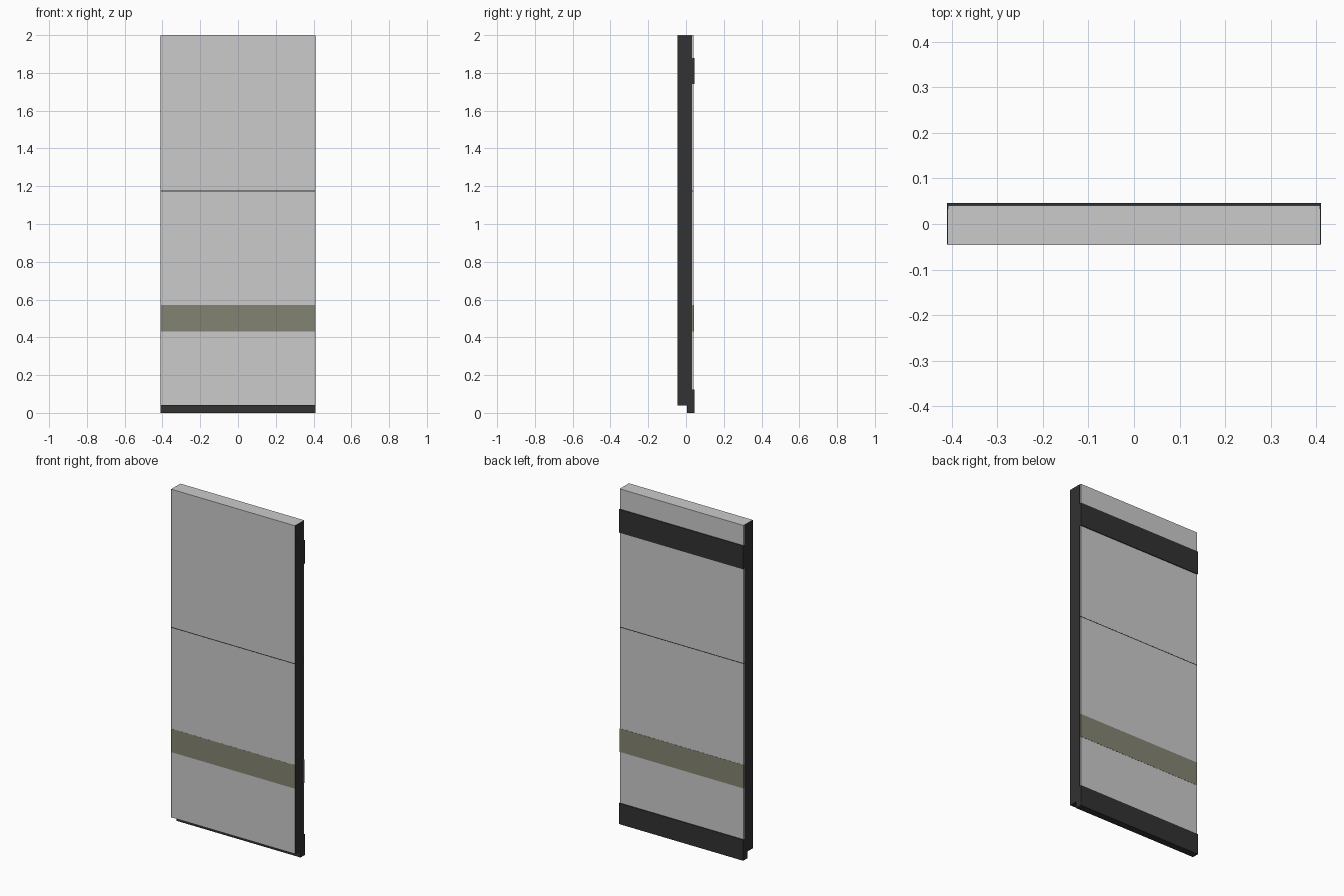
import bpy

if "Cube" in bpy.data.objects:
    bpy.data.objects.remove(bpy.data.objects["Cube"])


def material(name, rgb):
    m = bpy.data.materials.new(name)
    m.diffuse_color = (*rgb, 1)
    m.use_nodes = True
    m.node_tree.nodes["Principled BSDF"].inputs["Base Color"].default_value = m.diffuse_color
    return m


def box(name, x, y, z, mat=None):
    """Box centred on x with half width x, spanning y and z ranges."""
    bpy.ops.mesh.primitive_cube_add(
        size=1, location=(0, (y[0] + y[1]) / 2, (z[0] + z[1]) / 2))
    ob = bpy.context.object
    ob.name = name
    ob.scale = (2 * x, y[1] - y[0], z[1] - z[0])
    bpy.ops.object.transform_apply(location=False, rotation=False, scale=True)
    if mat:
        ob.data.materials.append(mat)
    return ob


dark = material("dark_trim", (0.032, 0.032, 0.032))
olive = material("olive", (0.23, 0.23, 0.17))

# Dark core whose sides and underside are visible
box("door_core", 0.41, (-0.0455, 0.033), (0.04, 1.9992), dark)

# Grey facing panels around the olive band and the thin joint
panels = {"lower_panel": (0.0405, 0.43),
          "middle_panel": (0.57, 1.173),
          "upper_panel": (1.178, 2.0)}
for name, z in panels.items():
    box(name, 0.408, (-0.046, 0.041), z)

# Thin dark joint between the two large panels
box("panel_joint", 0.408, (-0.0455, 0.0405), (1.173, 1.178), dark)

# Olive band, visible on both faces
box("colour_band", 0.4085, (-0.0463, 0.042), (0.43, 0.57), olive)

# Raised dark rails on the back; the lower one carries the door
box("top_rail", 0.41, (0.005, 0.046), (1.74, 1.88), dark)
box("bottom_rail", 0.41, (0.005, 0.046), (0.0, 0.125), dark)
